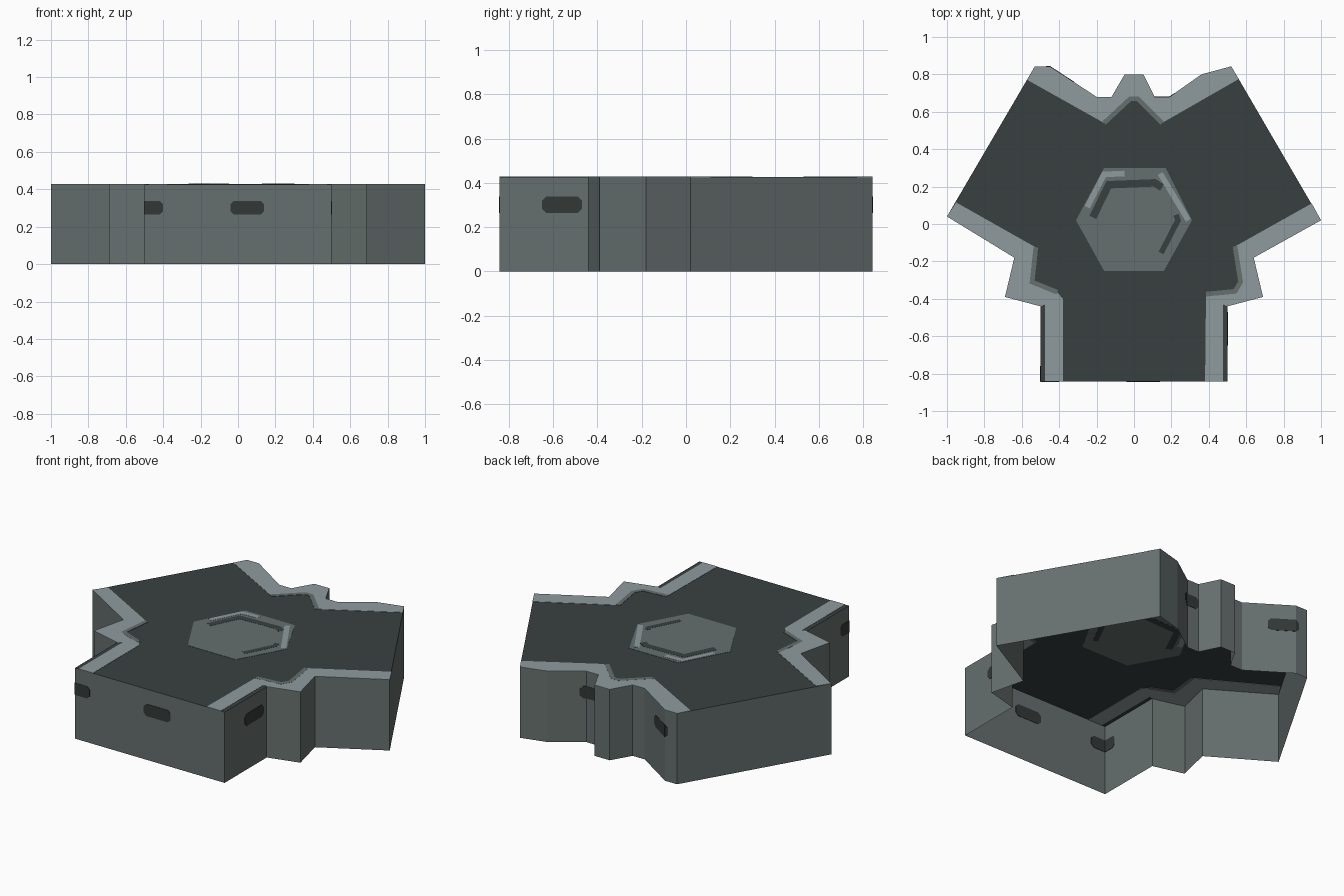
import bpy, bmesh
from mathutils import Vector

if "Cube" in bpy.data.objects:
    bpy.data.objects.remove(bpy.data.objects["Cube"])

H = 0.427          # height of the roof sheet


def material(name, srgb):
    m = bpy.data.materials.new(name)
    lin = [((c / 255 + 0.055) / 1.055) ** 2.4 for c in srgb]
    m.diffuse_color = (*lin, 1)
    m.use_nodes = True
    m.node_tree.nodes["Principled BSDF"].inputs["Base Color"].default_value = m.diffuse_color
    return m


wall_grey = material("wall grey", (102, 112, 110))
floor_dark = material("dark floor", (57, 64, 64))
trim_light = material("light trim", (143, 155, 158))
slot_dark = material("slot dark", (50, 56, 55))


def make_object(name, bm, mat):
    mesh = bpy.data.meshes.new(name)
    bm.to_mesh(mesh)
    bm.free()
    mesh.materials.append(mat)
    ob = bpy.data.objects.new(name, mesh)
    bpy.context.collection.objects.link(ob)
    return ob


def plate(bm, pts, offset):
    """Thin closed plate through pts, thickened by +-offset."""
    a = [bm.verts.new(Vector(p) + offset) for p in pts]
    b = [bm.verts.new(Vector(p) - offset) for p in pts]
    bm.faces.new(a)
    bm.faces.new(b[::-1])
    n = len(pts)
    for i in range(n):
        j = (i + 1) % n
        bm.faces.new((a[j], a[i], b[i], b[j]))
    bmesh.ops.recalc_face_normals(bm, faces=bm.faces)


def flat_plate(name, polys, mat, half):
    bm = bmesh.new()
    for poly in polys:
        plate(bm, [(x, y, H) for x, y in poly], Vector((0, 0, half)))
    return make_object(name, bm, mat)


def ribbon(path, width):
    """Outline of a mitred strip that follows an open path."""
    p = [Vector(q) for q in path]
    left, right = [], []
    for i, q in enumerate(p):
        d0 = (q - p[max(i - 1, 0)]).normalized()
        d1 = (p[min(i + 1, len(p) - 1)] - q).normalized()
        n = [Vector((-d.y, d.x)) for d in (d0, d1) if d.length > 0]
        m = sum(n, Vector((0, 0))).normalized()
        k = width / 2 / max(m.dot(n[0]), 0.5)
        left.append(tuple(q + m * k))
        right.append(tuple(q - m * k))
    return left + right[::-1]


# Outline, counter-clockwise: three notches joined by three arm ends
right_notch = [(0.5, -0.842), (0.5, -0.44), (0.69, -0.39), (0.64, -0.18), (1.0, 0.02)]
back_notch = [(0.52, 0.843), (0.36, 0.80), (0.19, 0.68), (0.11, 0.68), (0.05, 0.80),
              (-0.05, 0.80), (-0.12, 0.68), (-0.2, 0.68), (-0.45, 0.843), (-0.53, 0.843)]
left_notch = [(-1.0, 0.04), (-0.64, -0.18), (-0.69, -0.39), (-0.5, -0.44), (-0.5, -0.842)]
outline = right_notch + back_notch + left_notch

# Open-bottomed wall skirt
bm = bmesh.new()
lo = [bm.verts.new((x, y, 0)) for x, y in outline]
hi = [bm.verts.new((x, y, H)) for x, y in outline]
for i in range(len(outline)):
    j = (i + 1) % len(outline)
    bm.faces.new((lo[i], lo[j], hi[j], hi[i]))
make_object("outer_walls", bm, wall_grey)

# Roof sheet
bm = bmesh.new()
bm.faces.new([bm.verts.new((x, y, H)) for x, y in outline])
make_object("dark_roof", bm, floor_dark)

# Light trim between the notch edges and an inner line
right_inner = [(0.38, -0.842), (0.385, -0.375), (0.54, -0.36), (0.57, -0.31),
               (0.54, -0.12), (0.95, 0.11)]
back_inner = [(0.56, 0.775), (0.15, 0.54), (0.02, 0.67), (-0.02, 0.67),
              (-0.16, 0.54), (-0.57, 0.77)]
left_inner = [(-0.95, 0.115), (-0.525, -0.125), (-0.545, -0.31), (-0.41, -0.365),
              (-0.38, -0.40), (-0.38, -0.842)]
right_edge = [(0.475, -0.842), (0.475, -0.43)] + right_notch[1:]
left_edge = left_notch[:-1] + [(-0.475, -0.43), (-0.475, -0.842)]
flat_plate("notch_trim", [right_edge + right_inner[::-1], back_notch + back_inner[::-1],
                          left_edge + left_inner[::-1]], trim_light, 0.0015)

# Worn grey edge on the inner line of each notch
flat_plate("trim_shadow_edge", [ribbon(right_inner[1:5], 0.025), ribbon(back_inner[1:5], 0.025),
                                ribbon(left_inner[1:4], 0.025)], wall_grey, 0.002)

# Central hexagon hatch with painted strokes
flat_plate("centre_hatch", [[(-0.16, -0.25), (0.16, -0.25), (0.31, 0.02), (0.17, 0.30),
                             (-0.16, 0.30), (-0.31, 0.02)]], wall_grey, 0.0015)
flat_plate("hatch_dark_strokes", [
    ribbon([(-0.22, 0.035), (-0.135, 0.21), (0.11, 0.22), (0.15, 0.195)], 0.04),
    ribbon([(0.225, 0.05), (0.235, 0.02), (0.145, -0.155)], 0.03)], floor_dark, 0.0022)
flat_plate("hatch_light_strokes", [
    ribbon([(-0.25, 0.09), (-0.16, 0.265), (-0.05, 0.27)], 0.03),
    ribbon([(0.14, 0.27), (0.29, 0.02)], 0.03)], trim_light, 0.0028)

# Dark slots on the walls, some folding around corners
slots = [[(-0.04, -0.842), (0.14, -0.842)],
         [(-0.5, -0.76), (-0.5, -0.842), (-0.4, -0.842)],
         [(0.5, -0.65), (0.5, -0.47)],
         [(0.22, 0.70), (0.19, 0.68), (0.11, 0.68)],
         [(-0.32, 0.758), (-0.45, 0.843), (-0.47, 0.843)]]
Z0, Z1, C = 0.265, 0.338, 0.018
bm = bmesh.new()
for path in slots:
    for i in range(len(path) - 1):
        a, b = Vector(path[i]), Vector(path[i + 1])
        d = (b - a).normalized()
        ca = C if i == 0 else 0
        cb = C if i == len(path) - 2 else 0
        if cb > (b - a).length * 0.9:
            cb = 0
        pts = [(a + d * ca, Z0), (b - d * cb, Z0)]
        pts += [(b, Z0 + cb), (b, Z1 - cb)] if cb else []
        pts += [(b - d * cb, Z1)] + [(a + d * ca, Z1)]
        pts += [(a, Z1 - ca), (a, Z0 + ca)] if ca else []
        plate(bm, [(p.x, p.y, z) for p, z in pts], Vector((-d.y, d.x, 0)) * 0.002)
make_object("wall_slots", bm, slot_dark)
